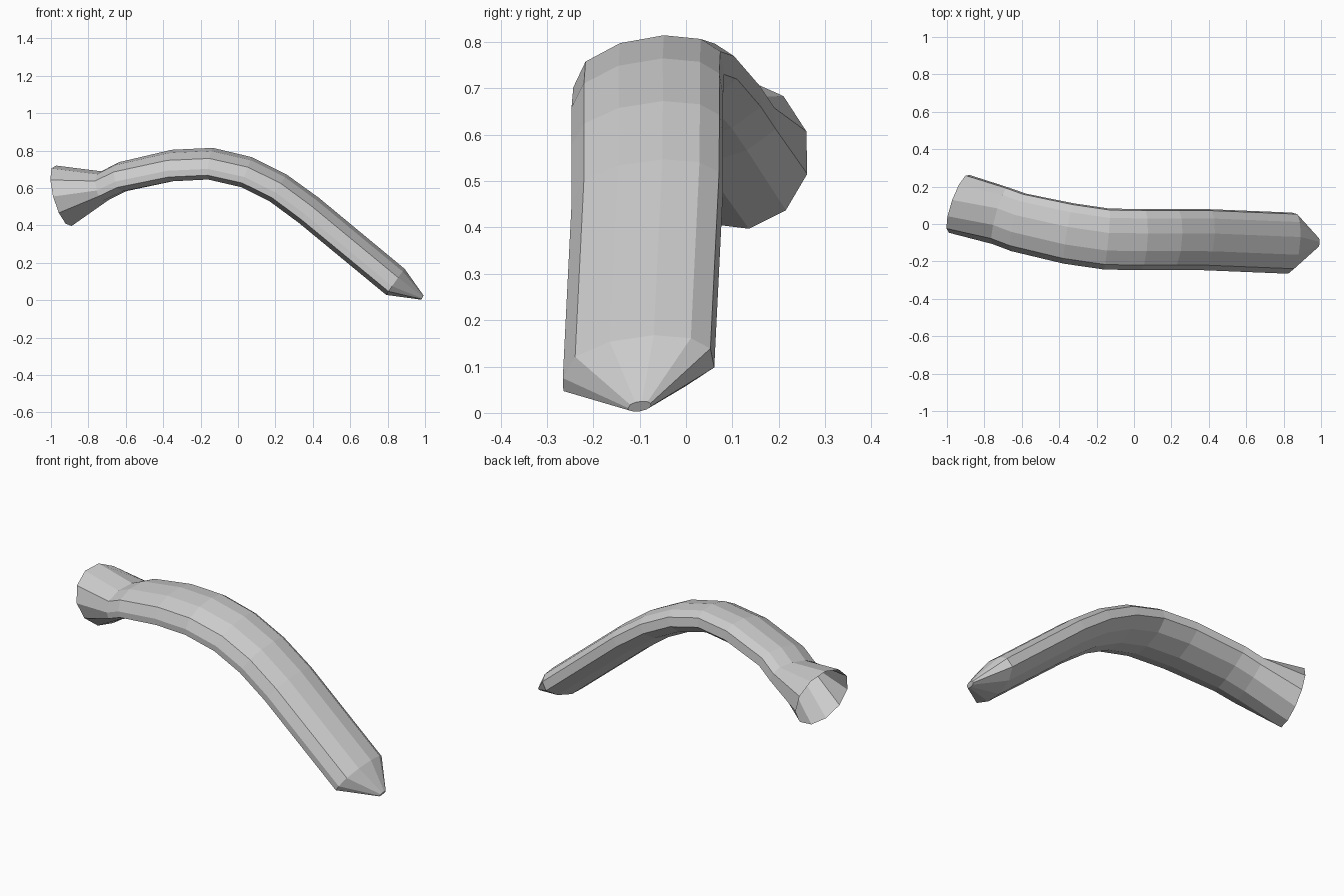
import bpy, bmesh, math
from mathutils import Vector

if "Cube" in bpy.data.objects:
    bpy.data.objects.remove(bpy.data.objects["Cube"])

# Cross-section (across, up): broad flattened 11-sided oval, slightly rolled
SECTION = [(-.163, -.062), (-.164, -.028), (-.137, .028), (-.062, .068), (.033, .085),
           (.113, .077), (.155, .05), (.163, .0), (.1, -.05), (.0, -.083), (-.09, -.085)]
N = len(SECTION)

# Ring centres along the bent body, with section scale
PATH = [(-.938, .11, .56, 1), (-.715, .045, .612, .96), (-.62, .01, .66, .97),
        (-.35, -.05, .72, 1), (-.145, -.08, .73, 1), (.045, -.083, .685, 1),
        (.215, -.083, .60, 1), (.38, -.083, .48, 1), (.842, -.102, .098, 1),
        (.986, -.1, .014, .15)]
centres = [Vector(p[:3]) for p in PATH]

bm = bmesh.new()
rings = []

# Flared round open mouth, cut at a slant
mouth = []
for k in range(N):
    a = math.radians(214 - 360 / N * k)
    dy, dz = .157 * math.cos(a), .163 * math.sin(a)
    mouth.append(bm.verts.new((-.938 + .33 * dy - .25 * dz, .11 + dy, .558 + dz)))
rings.append(mouth)

# Body rings, square to the path
for i in range(1, len(PATH)):
    before = (centres[i] - centres[i - 1]).normalized()
    after = (centres[min(i + 1, len(PATH) - 1)] - centres[i]).normalized()
    t = (before + after).normalized()
    across = Vector((0, 0, 1)).cross(t).normalized()
    up = t.cross(across)
    s = PATH[i][3]
    rings.append([bm.verts.new(centres[i] + across * u * s + up * v * s) for u, v in SECTION])

# Skin between rings, and cap on the pointed end
for a, b in zip(rings, rings[1:]):
    for k in range(N):
        j = (k + 1) % N
        bm.faces.new((a[k], a[j], b[j], b[k]))
bm.faces.new(rings[-1])
bmesh.ops.recalc_face_normals(bm, faces=bm.faces)

mesh = bpy.data.meshes.new("bent_tube")
bm.to_mesh(mesh)
bm.free()
tube = bpy.data.objects.new("bent_tube", mesh)
bpy.context.collection.objects.link(tube)
